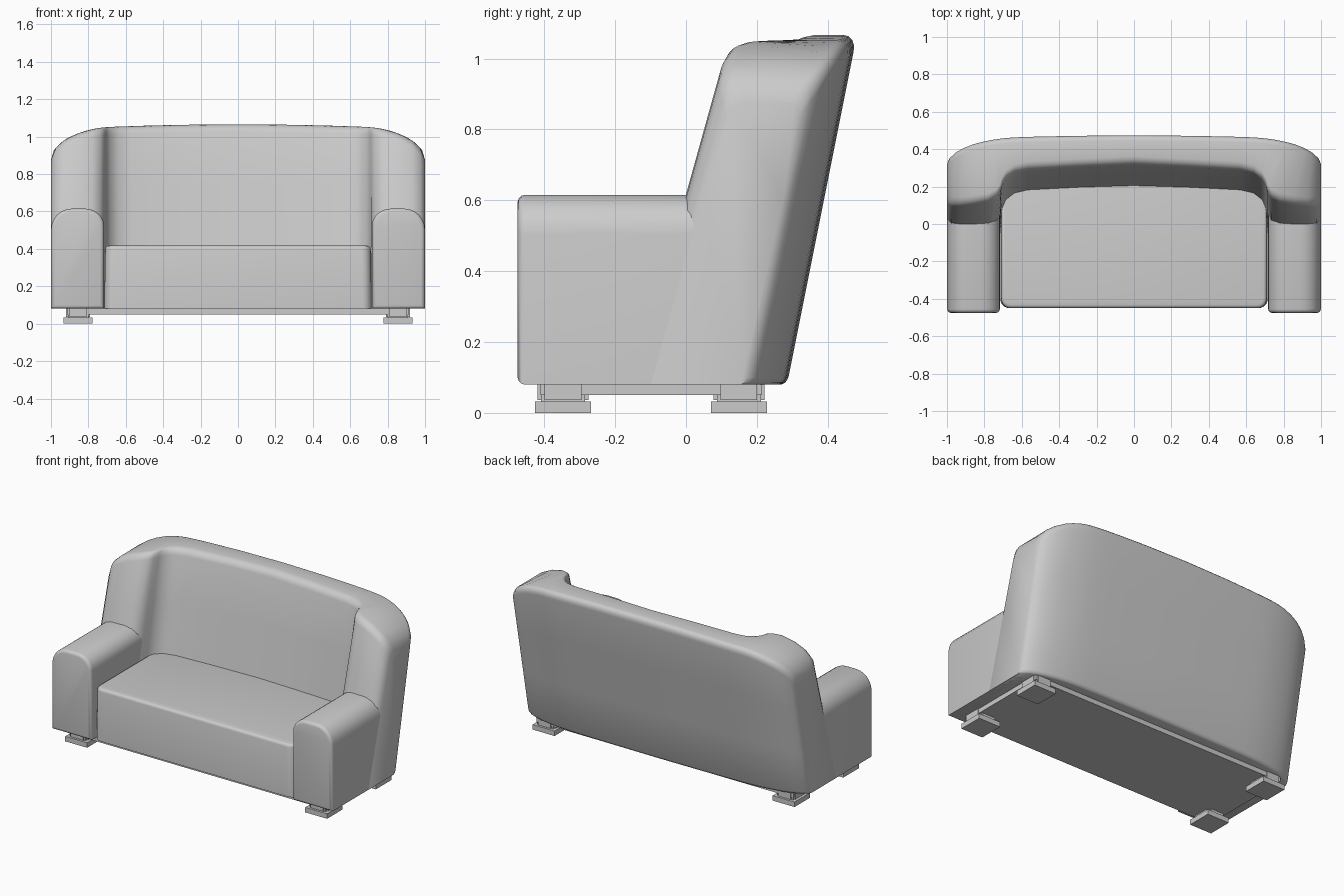
import bpy, bmesh, math

if "Cube" in bpy.data.objects:
    bpy.data.objects.remove(bpy.data.objects["Cube"])

BOTTOM = 0.08


def finish(name, bm, angle=35):
    bmesh.ops.recalc_face_normals(bm, faces=bm.faces)
    mesh = bpy.data.meshes.new(name)
    bm.to_mesh(mesh)
    bm.free()
    ob = bpy.data.objects.new(name, mesh)
    bpy.context.collection.objects.link(ob)
    bpy.ops.object.select_all(action='DESELECT')
    ob.select_set(True)
    bpy.context.view_layer.objects.active = ob
    if angle:
        bpy.ops.object.shade_smooth_by_angle(angle=math.radians(angle))
    return ob


def arc(cx, cy, rx, ry, a0, a1, n=6):
    return [(cx + rx * math.cos(math.radians(a0 + (a1 - a0) * i / n)),
             cy + ry * math.sin(math.radians(a0 + (a1 - a0) * i / n))) for i in range(n + 1)]


def prism(name, start, end, bevel):
    """Solid between two matching outlines; the rim of the end face is rounded."""
    bm = bmesh.new()
    a = [bm.verts.new(p) for p in start]
    b = [bm.verts.new(p) for p in end]
    n = len(a)
    for i in range(n):
        j = (i + 1) % n
        bm.faces.new((a[i], a[j], b[j], b[i]))
    bm.faces.new(a)
    cap = bm.faces.new(b)
    bmesh.ops.recalc_face_normals(bm, faces=bm.faces)
    bmesh.ops.bevel(bm, geom=list(cap.edges), offset=bevel, offset_type='OFFSET',
                    segments=3, profile=0.5, affect='EDGES', clamp_overlap=True)
    return finish(name, bm)


def box(name, x, y, z):
    bm = bmesh.new()
    bmesh.ops.create_cube(bm, size=1)
    for v in bm.verts:
        for k, (lo, hi) in enumerate((x, y, z)):
            v.co[k] = lo if v.co[k] < 0 else hi
    return finish(name, bm, None)


# Backrest with wings: side sections lofted across the width
def top_z(x):
    s = max(0.0, (x - 0.68) / 0.32)
    return 1.066 - 0.03 * x * x - 0.16 * (1 - math.sqrt(max(0, 1 - s * s)))


# front plan: x, y at the top, y at seat level
FRONT = [(0, .315, .205), (.3, .302, .196), (.57, .288, .182), (.64, .272, .165),
         (.685, .24, .13), (.705, .205, .085), (.715, .17, .03), (.735, .143, -.025),
         (.78, .122, -.05), (.86, .115, -.056), (.93, .118, -.053), (.975, .132, -.04),
         (1, .165, -.005)]
# rear plan: x, y at the bottom
REAR = [(0, .285), (.3, .283), (.5, .28), (.6, .278), (.66, .275), (.71, .271), (.76, .265),
        (.81, .257), (.86, .247), (.91, .232), (.95, .215), (.985, .192), (1, .17)]


def section(f, r, side):
    pts = []
    xf, yt, ys = f
    zt, rad = top_z(xf), 0.04

    def fy(z):
        return ys + (yt - ys) * (z - 0.415) / 0.615
    for t in (0, .35, .7, 1):
        z = BOTTOM + (zt - rad - BOTTOM) * t
        pts.append((xf * side, fy(z), z))
    for a in (22, 45, 67, 90):
        a = math.radians(a)
        z = zt - rad + rad * math.sin(a)
        pts.append((xf * side, fy(z) + rad * (1 - math.cos(a)), z))
    xr, yb = r
    zt, rad = top_z(xr), 0.045
    for a in (90, 67, 45, 22, 0):
        a = math.radians(a)
        z = zt - rad + rad * math.sin(a)
        pts.append((xr * side, yb + 0.2 * (z - BOTTOM) - rad * 0.8 * (1 - math.cos(a)), z))
    for t in (.7, .35):
        z = BOTTOM + (zt - rad - BOTTOM) * t
        pts.append((xr * side, yb + 0.2 * (z - BOTTOM), z))
    pts += [(xr * side, yb + .004, BOTTOM + .02), (xr * side, yb - .004, BOTTOM + .006),
            (xr * side, yb - .015, BOTTOM)]
    return pts


bm = bmesh.new()
pairs = list(zip(FRONT, REAR))
sections = [section(f, r, -1) for f, r in reversed(pairs[1:])] + [section(f, r, 1) for f, r in pairs]
rings = [[bm.verts.new(p) for p in s] for s in sections]
for a, b in zip(rings, rings[1:]):
    for i in range(len(a)):
        j = (i + 1) % len(a)
        bm.faces.new((a[i], a[j], b[j], b[i]))
bm.faces.new(rings[0])
bm.faces.new(rings[-1])
finish("backrest", bm, 45)

# Armrests: rounded profile run from back to front
profile = [(.717, BOTTOM), (.999, BOTTOM)]
profile += arc(.889, .505, .11, .11, 0, 90) + arc(.817, .525, .10, .09, 90, 180)
for side, label in ((-1, "left"), (1, "right")):
    prism(label + "_armrest", [(x * side, .14, z) for x, z in profile],
          [(x * side, -.475, z) for x, z in profile], 0.02)

# Seat: plan outline with rounded front corners and softened top rim
plan = [(.715, .23), (-.715, .23)]
plan += arc(-.665, -.40, .05, .05, 180, 270) + arc(.665, -.40, .05, .05, 270, 360)
prism("seat", [(x, y, BOTTOM) for x, y in plan], [(x * .992, y, .417) for x, y in plan], 0.018)

# Base panel under the body
box("base_panel", (-.915, .915), (-.41, .215), (.05, .085))

# Feet: notched block on a square pad
for sx, lr in ((-1, "left"), (1, "right")):
    for y, fb in ((-.347, "front"), (.149, "rear")):
        x = .855 * sx
        name = f"{fb}_{lr}_foot"
        box(name + "_pad", (x - .078, x + .078), (y - .079, y + .079), (0, .032))
        box(name + "_block", (x - .065, x + .065), (y - .052, y + .052), (.036, .085))
        box(name + "_cross", (x - .045, x + .045), (y - .072, y + .072), (.036, .085))
        box(name + "_core", (x - .055, x + .055), (y - .062, y + .062), (.03, .085))
